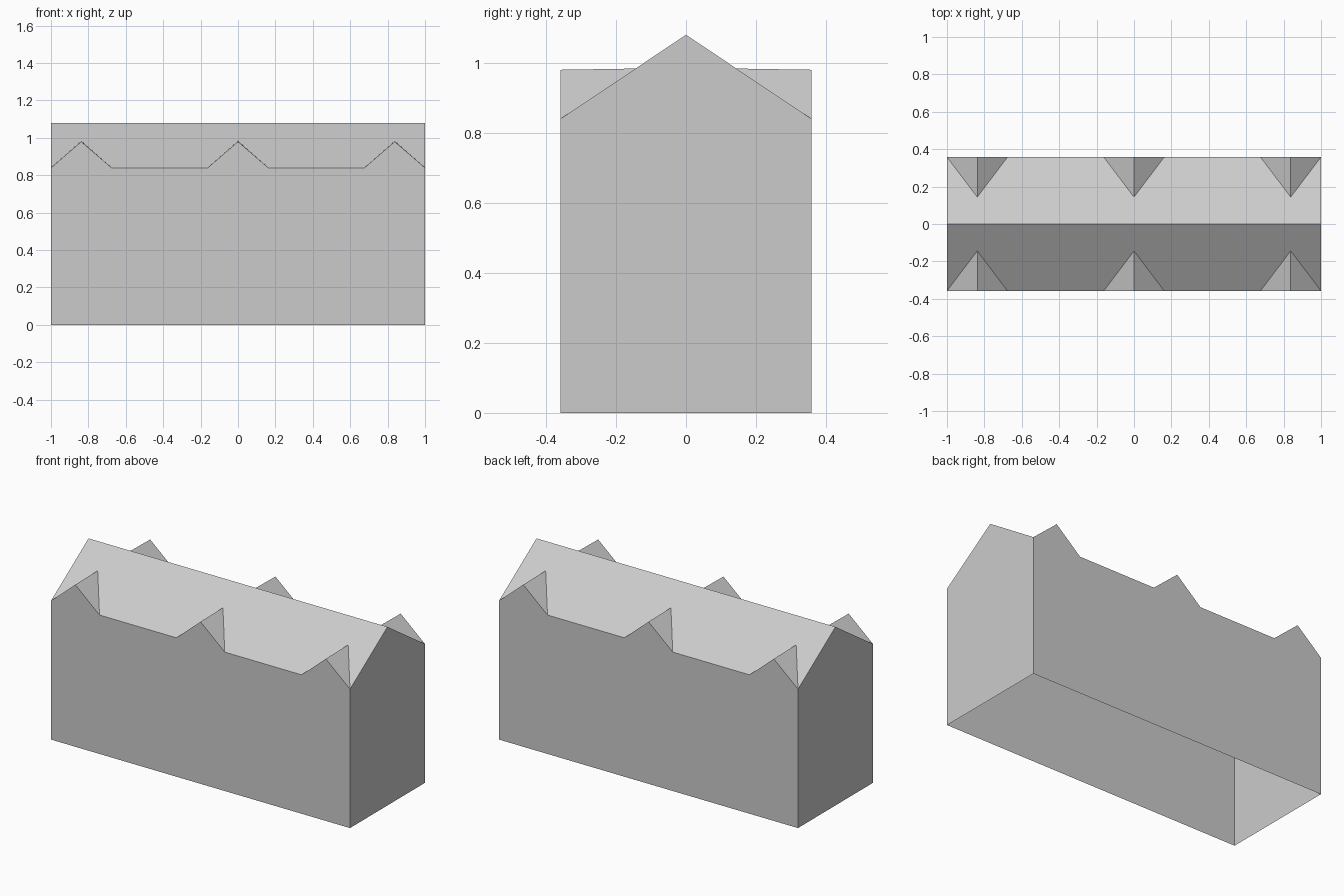
import bpy
import bmesh
from mathutils import Vector

# Remove the default cube
cube = bpy.data.objects.get("Cube")
if cube:
    bpy.data.objects.remove(cube, do_unlink=True)

HALF_LENGTH, HALF_DEPTH = 1.0, 0.358
EAVE, RIDGE = 0.84, 1.08
DORMER_HALF, DORMER_PEAK = 0.162, 0.98
DORMER_BACK = 0.144                        # where a dormer ridge meets the roof
DORMER_X = (-0.838, 0.0, 0.838)
BACK_Z = RIDGE - (RIDGE - EAVE) * DORMER_BACK / HALF_DEPTH

grey = bpy.data.materials.new("plain grey")
grey.use_nodes = True
colour = (0.6, 0.6, 0.6, 1.0)
grey.diffuse_color = colour
grey.node_tree.nodes["Principled BSDF"].inputs["Base Color"].default_value = colour


def make_part(name, polygons):
    """Build an open sheet part with every face turned outwards."""
    bm = bmesh.new()
    for points in polygons:
        face = bm.faces.new([bm.verts.new(p) for p in points])
        face.normal_update()
        normal = face.normal
        outward = Vector((0, 0, 1))
        if abs(normal.z) < 0.001:
            outward = face.calc_center_median() * Vector((1, 1, 0))
        if normal.dot(outward) < 0:
            face.normal_flip()
    bmesh.ops.remove_doubles(bm, verts=bm.verts, dist=0.0001)
    mesh = bpy.data.meshes.new(name)
    bm.to_mesh(mesh)
    bm.free()
    mesh.materials.append(grey)
    obj = bpy.data.objects.new(name, mesh)
    bpy.context.collection.objects.link(obj)
    return obj


def eave_line(side, peak_y, peak_z):
    """Eave from left to right, rising or notching at each dormer."""
    line = []
    for x in DORMER_X:
        line += [(max(x - DORMER_HALF, -HALF_LENGTH), side * HALF_DEPTH, EAVE),
                 (x, side * peak_y, peak_z),
                 (min(x + DORMER_HALF, HALF_LENGTH), side * HALF_DEPTH, EAVE)]
    return line


# Walls: long sides include the dormer fronts, the underside is open
walls = []
for side in (-1, 1):
    y = side * HALF_DEPTH
    walls.append([(HALF_LENGTH, y, 0), (-HALF_LENGTH, y, 0)]
                 + eave_line(side, HALF_DEPTH, DORMER_PEAK)[::1])
    x = side * HALF_LENGTH
    walls.append([(x, -HALF_DEPTH, 0), (x, HALF_DEPTH, 0), (x, HALF_DEPTH, EAVE),
                  (x, 0, RIDGE), (x, -HALF_DEPTH, EAVE)])
make_part("walls", walls)

# Main roof: two slopes notched where the dormers join
make_part("main_roof", [
    [(HALF_LENGTH, 0, RIDGE), (-HALF_LENGTH, 0, RIDGE)]
    + eave_line(side, DORMER_BACK, BACK_Z) for side in (-1, 1)])

# Dormer roofs: a pair of triangles each
for side, place in ((-1, "front"), (1, "back")):
    for x, spot in zip(DORMER_X, ("right", "middle", "left")):
        peak = (x, side * HALF_DEPTH, DORMER_PEAK)
        back = (x, side * DORMER_BACK, BACK_Z)
        make_part(f"dormer_roof_{place}_{spot}", [
            [(x + s * DORMER_HALF, side * HALF_DEPTH, EAVE), peak, back]
            for s in (-1, 1)])
